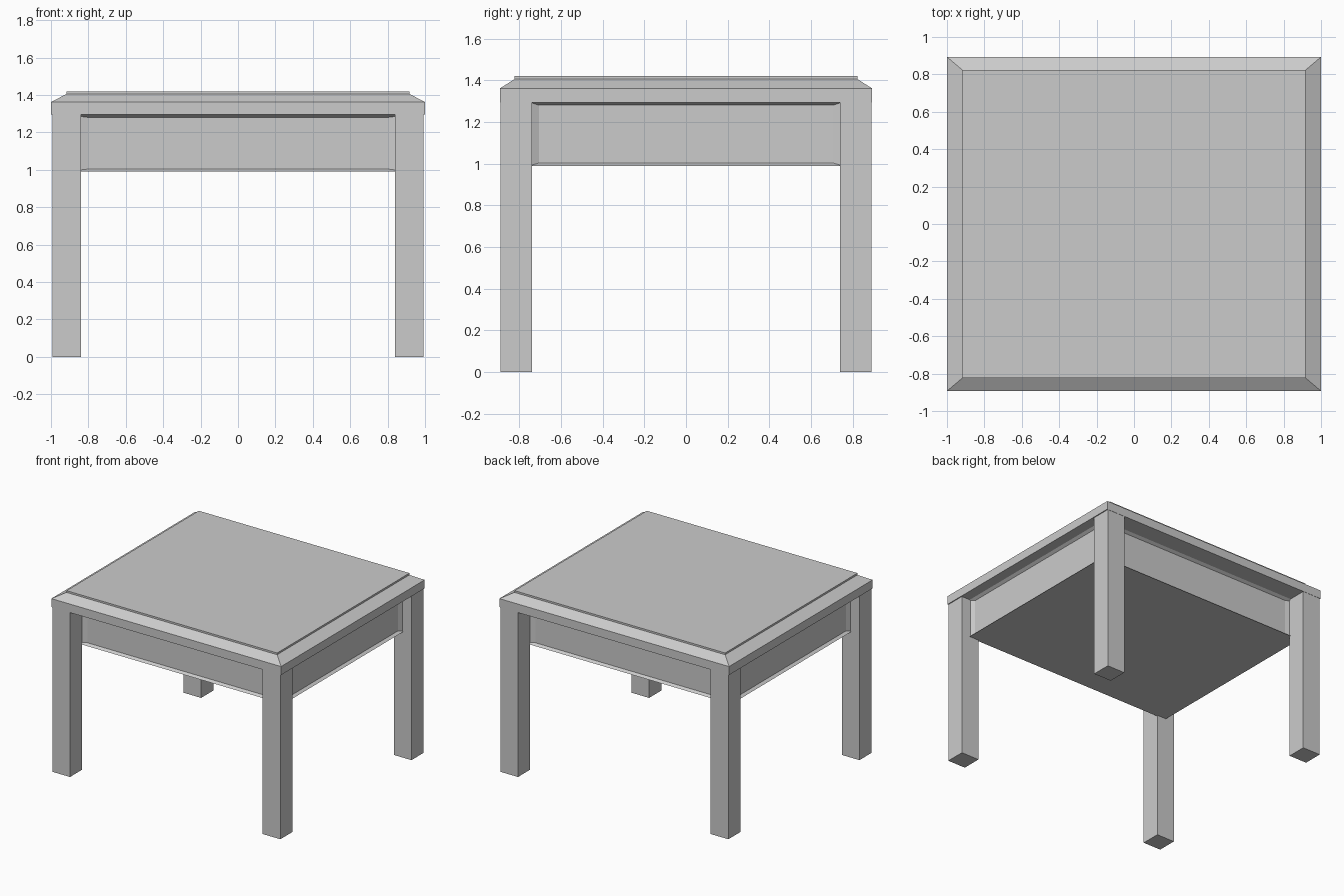
import bpy, bmesh

if "Cube" in bpy.data.objects:
    bpy.data.objects.remove(bpy.data.objects["Cube"])


def make_object(name, bm):
    bmesh.ops.recalc_face_normals(bm, faces=bm.faces)
    mesh = bpy.data.meshes.new(name)
    bm.to_mesh(mesh)
    bm.free()
    obj = bpy.data.objects.new(name, mesh)
    bpy.context.collection.objects.link(obj)
    return obj


def stacked_bmesh(levels):
    """Closed solid through rectangles given as (half x, half y, z)."""
    bm = bmesh.new()
    rings = [[bm.verts.new((sx * hx, sy * hy, z))
              for sx, sy in ((-1, -1), (1, -1), (1, 1), (-1, 1))]
             for hx, hy, z in levels]
    for low, high in zip(rings, rings[1:]):
        for i in range(4):
            j = (i + 1) % 4
            bm.faces.new((low[i], low[j], high[j], high[i]))
    bm.faces.new(rings[0][::-1])
    bm.faces.new(rings[-1])
    bm.normal_update()
    return bm


# Table top: straight edge, sloped border, slightly raised centre
make_object("table_top", stacked_bmesh([
    (1.0, 0.893, 1.295), (1.0, 0.893, 1.362),
    (0.917, 0.823, 1.406), (0.917, 0.823, 1.42)]))

# Apron box with a recessed panel on each of its four sides
RECESS = 0.022
PANEL_HALF = (0.803, 0.705)
bm = stacked_bmesh([(0.92, 0.75, 0.99), (0.92, 0.75, 1.295)])
sides = [f for f in bm.faces if abs(f.normal.z) < 0.5]
bmesh.ops.inset_individual(bm, faces=sides, thickness=0.02)
for face in sides:
    across = 0 if abs(face.normal.y) > 0.5 else 1
    inward = face.normal * -RECESS
    for v in face.verts:
        v.co[across] = PANEL_HALF[across] * (1 if v.co[across] > 0 else -1)
        v.co += inward
make_object("apron", bm)

# Four square legs
for y_name, sy in (("front", -1), ("back", 1)):
    for x_name, sx in (("left", -1), ("right", 1)):
        leg = make_object(f"{y_name}_{x_name}_leg",
                          stacked_bmesh([(0.077, 0.076, 0), (0.077, 0.076, 1.295)]))
        leg.location = (sx * 0.916, sy * 0.815, 0)
